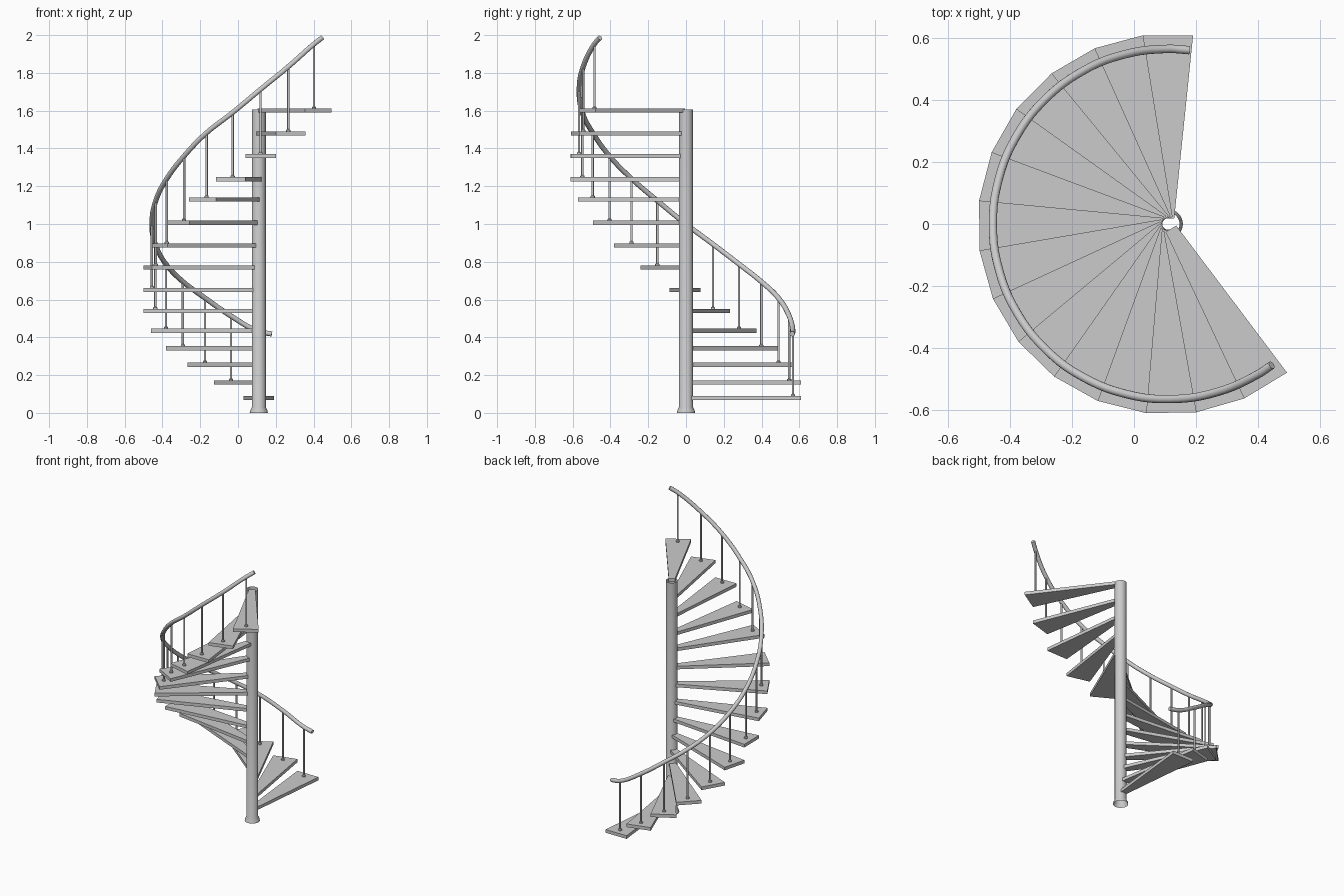
import bpy, bmesh, math
from mathutils import Vector

if "Cube" in bpy.data.objects:
    bpy.data.objects.remove(bpy.data.objects["Cube"])

CX = 0.11                      # pole centre
STEP = math.radians(15.08)     # turn per tread
RAIL_R = 0.566
HEIGHTS = [0.078, 0.16, 0.255, 0.342, 0.435, 0.54, 0.65, 0.77,
           0.887, 1.007, 1.13, 1.237, 1.36, 1.48, 1.60]


def make_object(name, bm, smooth=False):
    bmesh.ops.recalc_face_normals(bm, faces=bm.faces)
    mesh = bpy.data.meshes.new(name)
    bm.to_mesh(mesh)
    bm.free()
    ob = bpy.data.objects.new(name, mesh)
    bpy.context.collection.objects.link(ob)
    if smooth:
        bpy.context.view_layer.objects.active = ob
        bpy.ops.object.select_all(action='DESELECT')
        ob.select_set(True)
        bpy.ops.object.shade_smooth_by_angle(angle=math.radians(35))
    return ob


def lathe(name, profile, x, y, sides, cap_top=False):
    bm = bmesh.new()
    rings = [[bm.verts.new((x + r * math.cos(2 * math.pi * k / sides),
                            y + r * math.sin(2 * math.pi * k / sides), z))
              for k in range(sides)] for r, z in profile]
    for a, b in zip(rings, rings[1:]):
        for k in range(sides):
            n = (k + 1) % sides
            bm.faces.new((a[k], a[n], b[n], b[k]))
    if cap_top:
        bm.faces.new(rings[-1])
    return make_object(name, bm, True)


def polar(angle, r, side=0.0):
    c, s = math.cos(angle), math.sin(angle)
    return CX + r * c - side * s, r * s + side * c


def tread(name, angle, z):
    bm = bmesh.new()
    outline = [(0.018, -0.02), (0.61, -0.081), (0.61, 0.081), (0.018, 0.02)]
    face = bm.faces.new([bm.verts.new((*polar(angle, r, w), z - 0.011)) for r, w in outline])
    ext = bmesh.ops.extrude_face_region(bm, geom=[face])
    bmesh.ops.translate(bm, vec=(0, 0, 0.022),
                        verts=[v for v in ext['geom'] if isinstance(v, bmesh.types.BMVert)])
    make_object(name, bm)


# Open centre pole with flared foot
lathe("centre_pole", [(0.048, 0), (0.046, 0.012), (0.037, 0.03), (0.037, 1.606)], CX, 0, 32)

# Treads and balusters with small collars
rail = []
for i, z in enumerate(HEIGHTS):
    a = math.pi / 2 + i * STEP
    tread(f"tread_{i + 1}", a, z)
    x, y = polar(a, RAIL_R)
    lathe(f"baluster_{i + 1}", [(0.011, z + 0.010), (0.011, z + 0.018), (0.006, z + 0.022),
                                (0.006, z + 0.353)], x, y, 12, True)
    rail.append((a, z + 0.353))

# Handrail swept along the spiral
rail.insert(0, (math.radians(83), 0.418))
rail.append((math.radians(306.3), 1.986))
curve = bpy.data.curves.new("handrail", 'CURVE')
curve.dimensions = '3D'
curve.bevel_depth = 0.0135
curve.bevel_resolution = 4
curve.use_fill_caps = True
curve.resolution_u = 5
spline = curve.splines.new('BEZIER')
spline.bezier_points.add(len(rail) - 1)
for p, (a, z) in zip(spline.bezier_points, rail):
    p.co = Vector((*polar(a, RAIL_R), z))
    p.handle_left_type = p.handle_right_type = 'AUTO'
handrail = bpy.data.objects.new("handrail", curve)
bpy.context.collection.objects.link(handrail)
